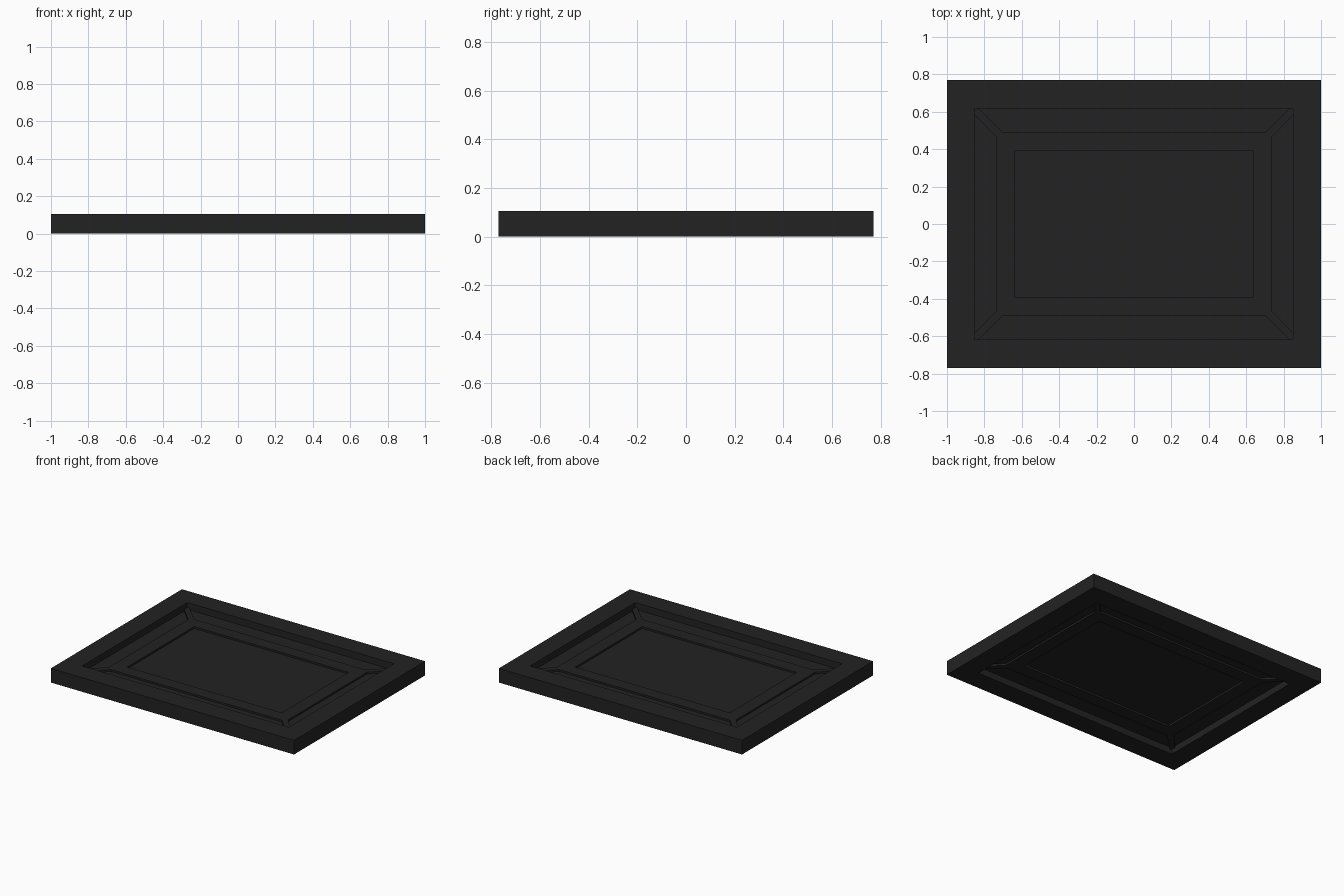
import bpy, bmesh

if "Cube" in bpy.data.objects:
    bpy.data.objects.remove(bpy.data.objects["Cube"])

charcoal = bpy.data.materials.new("charcoal")
charcoal.diffuse_color = (0.0165, 0.0165, 0.0165, 1)
charcoal.use_nodes = True
charcoal.node_tree.nodes["Principled BSDF"].inputs["Base Color"].default_value = charcoal.diffuse_color

HEIGHT = 0.105
MID = HEIGHT / 2


def rect(x, y):
    return [(x, y), (-x, y), (-x, -y), (x, -y)]


def finish(name, bm):
    bmesh.ops.remove_doubles(bm, verts=bm.verts, dist=1e-5)
    bmesh.ops.recalc_face_normals(bm, faces=bm.faces)
    mesh = bpy.data.meshes.new(name)
    bm.to_mesh(mesh)
    bm.free()
    mesh.materials.append(charcoal)
    obj = bpy.data.objects.new(name, mesh)
    bpy.context.collection.objects.link(obj)
    return obj


def slab(name, outline, half):
    """Flat solid plate, centred on the mid height."""
    bm = bmesh.new()
    face = bm.faces.new([bm.verts.new((x, y, MID - half)) for x, y in outline])
    ext = bmesh.ops.extrude_face_region(bm, geom=[face], use_keep_orig=True)
    verts = [v for v in ext["geom"] if isinstance(v, bmesh.types.BMVert)]
    bmesh.ops.translate(bm, verts=verts, vec=(0, 0, 2 * half))
    return finish(name, bm)


def ring(name, outer, inner, half):
    """Flat solid ring; repeated inner points make triangles at the corners."""
    bm = bmesh.new()
    loops = [[bm.verts.new((x, y, z)) for x, y in pts]
             for pts, z in ((outer, MID - half), (outer, MID + half),
                            (inner, MID + half), (inner, MID - half))]
    n = len(outer)
    for k in range(4):
        a, b = loops[k], loops[(k + 1) % 4]
        for i in range(n):
            j = (i + 1) % n
            bm.faces.new((a[i], a[j], b[j], b[i]))
    return finish(name, bm)


# Outer frame
ring("outer_frame", rect(1.0, 0.77), rect(0.85, 0.617), MID)

# Raised border with clipped corners around the centre panel
cx, cy, kx, ky = 0.735, 0.49, 0.703, 0.463
clipped = [(cx, ky), (kx, cy), (-kx, cy), (-cx, ky),
           (-cx, -ky), (-kx, -cy), (kx, -cy), (cx, -ky)]
hole = [p for p in rect(0.635, 0.393) for _ in range(2)]
ring("raised_border", clipped, hole, 0.0165)

# Diagonal corner bars joining the border to the frame
for sx in (-1, 1):
    for sy in (-1, 1):
        pts = [(kx, cy), (0.83, 0.617), (0.85, 0.617), (0.85, 0.582), (cx, ky)]
        side = ("right" if sx > 0 else "left") + ("_back" if sy > 0 else "_front")
        slab("corner_bar_" + side, [(sx * x, sy * y) for x, y in pts], 0.0165)

# Thin panel forming the centre field and the floor of the grooves
slab("thin_panel", rect(0.87, 0.64), 0.003)
